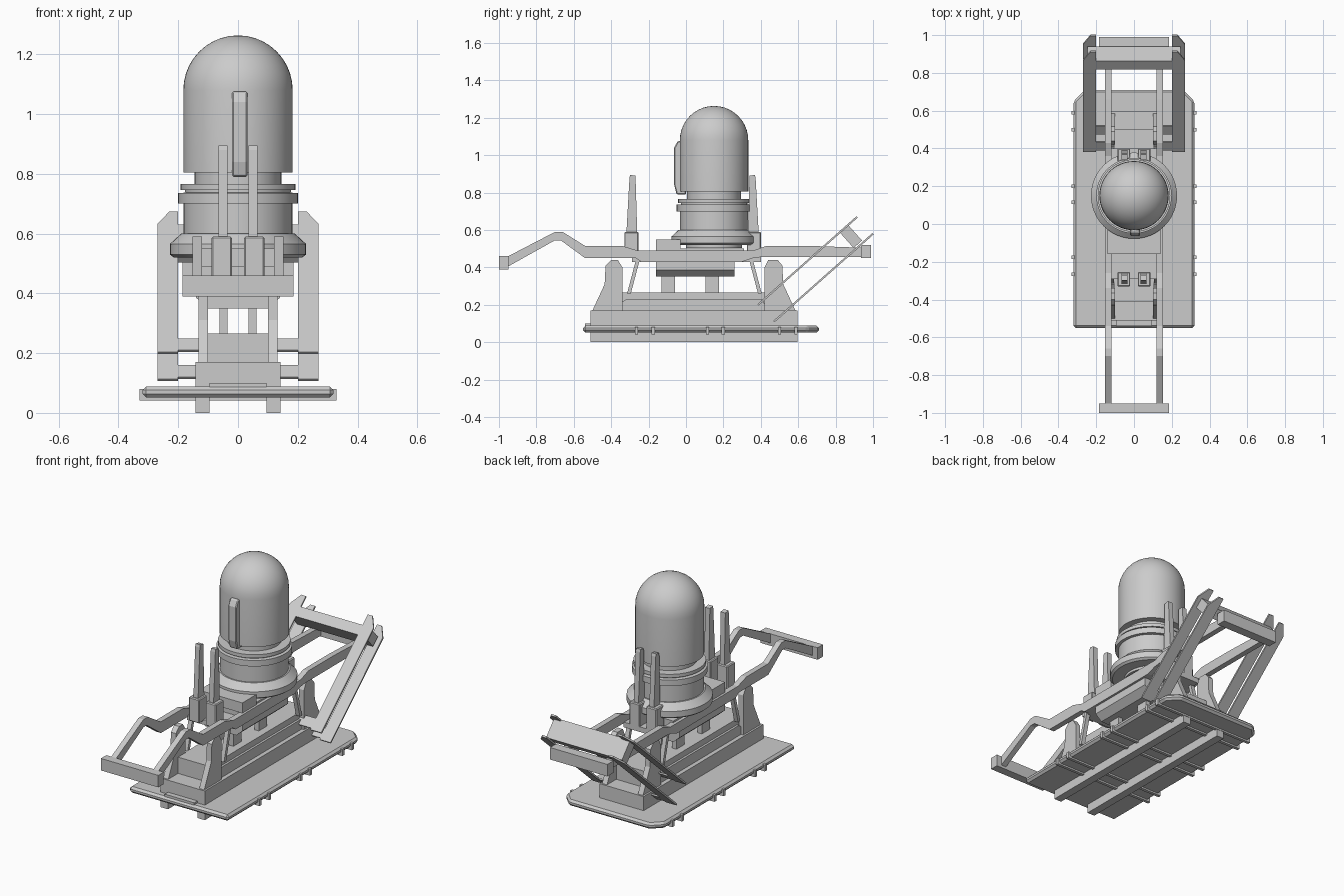
import bpy, bmesh, math
from mathutils import Matrix

if "Cube" in bpy.data.objects:
    bpy.data.objects.remove(bpy.data.objects["Cube"])


def finish(name, bm, bevel=0.0):
    bmesh.ops.recalc_face_normals(bm, faces=bm.faces[:])
    me = bpy.data.meshes.new(name)
    bm.to_mesh(me)
    bm.free()
    ob = bpy.data.objects.new(name, me)
    bpy.context.collection.objects.link(ob)
    if bevel:
        m = ob.modifiers.new("bevel", 'BEVEL')
        m.width, m.segments = bevel, 1
    return ob


def prism(name, pts, lo, hi, axis='x', bevel=0.0):
    """Extrude an outline: (y, z) points along x, (x, z) along y or (x, y) along z."""
    place = {'x': lambda a, b, c: (c, a, b), 'y': lambda a, b, c: (a, c, b),
             'z': lambda a, b, c: (a, b, c)}[axis]
    bm = bmesh.new()
    rings = [[bm.verts.new(place(a, b, c)) for a, b in pts] for c in (lo, hi)]
    bm.faces.new(rings[0])
    bm.faces.new(rings[1])
    n = len(pts)
    for i in range(n):
        j = (i + 1) % n
        bm.faces.new((rings[0][i], rings[0][j], rings[1][j], rings[1][i]))
    return finish(name, bm, bevel)


def box(name, x0, x1, y0, y1, z0, z1, bevel=0.0):
    return prism(name, [(x0, y0), (x1, y0), (x1, y1), (x0, y1)], z0, z1, 'z', bevel)


def pair(name, pts, inner, outer):
    """Side profile extruded on both the left and right."""
    for side, s in (("left", -1), ("right", 1)):
        prism(f"{name}_{side}", pts, s * inner, s * outer)


def lathe(name, profile, cy, segments=48):
    bm = bmesh.new()
    vs = [bm.verts.new((r, 0, z)) for r, z in profile]
    es = [bm.edges.new(e) for e in zip(vs, vs[1:])]
    bmesh.ops.spin(bm, geom=vs + es, cent=(0, 0, 0), axis=(0, 0, 1),
                   angle=2 * math.pi, steps=segments, use_duplicate=False)
    bmesh.ops.remove_doubles(bm, verts=bm.verts[:], dist=1e-5)
    bmesh.ops.translate(bm, verts=bm.verts[:], vec=(0, cy, 0))
    ob = finish(name, bm)
    bpy.ops.object.select_all(action='DESELECT')
    ob.select_set(True)
    bpy.context.view_layer.objects.active = ob
    bpy.ops.object.shade_smooth_by_angle(angle=math.radians(35))
    return ob


# Skid base: platform, runners, cross bars
prism("platform", [(-.32, -.55), (.32, -.55), (.32, .65), (.26, .71), (-.26, .71), (-.32, .65)],
      .052, .088, 'z', .012)
box("platform_front_lip", -.095, .095, -.54, -.50, .085, .10)
for s in (-1, 1):
    box("runner", *sorted((s * .095, s * .143)), -.51, .595, 0, .06)
for i, y in enumerate((-.265, -.175, .115, .2, .5, .588)):
    box(f"cross_bar_{i}", -.33, .33, y - .009, y + .009, .042, .08)

# Body and its upright legs
box("lower_body", -.143, .143, -.51, .595, .085, .17)
box("upper_body", -.105, .105, -.41, .50, .17, .265)
prism("side_panel", [(-.34, .17), (.42, .17), (.425, .19), (.41, .23), (-.32, .23), (-.34, .215)],
      -.118, .118)
pair("front_leg", [(-.50, .17), (-.34, .17), (-.34, .40), (-.365, .44), (-.40, .44), (-.43, .41), (-.435, .31)],
     .10, .132)
pair("back_leg", [(.42, .17), (.585, .17), (.52, .31), (.515, .41), (.49, .44), (.44, .44), (.42, .40)],
     .10, .132)
pair("front_strut", [(-.315, .26), (-.295, .26), (-.245, .45), (-.265, .45)], .105, .13)
pair("back_strut", [(.385, .26), (.405, .26), (.355, .45), (.335, .45)], .105, .13)

# Cradle under the deck and its posts
prism("cradle", [(-.10, .35), (.10, .35), (.14, .385), (.14, .45), (-.14, .45), (-.14, .385)], -.16, .26, 'y')
for s in (-1, 1):
    for y in (-.095, .14):
        box("cradle_post", *sorted((s * .035, s * .062)), y - .037, y + .037, .26, .36)

# Long side arms with end bars
arm = [(-.96, .455), (-.70, .59), (-.66, .59), (-.54, .515), (-.34, .515), (-.26, .49), (.36, .49),
       (.43, .515), (.66, .515), (.95, .505), (.95, .455), (.40, .455), (.36, .45), (.30, .43),
       (-.24, .43), (-.27, .45), (-.54, .45), (-.67, .545), (-.70, .545), (-.96, .40)]
pair("side_arm", arm, .12, .153)
box("front_end_bar", -.185, .185, -1.0, -.95, .39, .46)
box("back_end_bar", -.185, .185, .935, .99, .45, .52)

# Deck blocks between the arms
box("deck", -.125, .125, -.29, .40, .43, .46)
box("turret_mount", -.135, .135, -.15, .31, .45, .50)
box("front_step", -.14, .14, -.16, -.03, .49, .55)

# Levers, one pair in front and one behind, mirrored about y = 0.035
for end, f in (("front", lambda y: y), ("back", lambda y: .07 - y)):
    for s in (-1, 1):
        box(f"{end}_lever_socket", *sorted((s * .02, s * .088)),
            *sorted((f(-.33), f(-.255))), .45, .59, .005)
        prism(f"{end}_lever", [(f(y), z) for y, z in
              ((-.32, .56), (-.26, .56), (-.27, .89), (-.298, .895), (-.302, .88))],
              s * .035, s * .065)

# Turret: drum with skirt and collars, then the domed canister
lathe("turret_drum", [(0, .505), (.15, .505), (.15, .52), (.215, .52), (.228, .53), (.228, .565), (.19, .60),
                      (.182, .60), (.182, .70), (.20, .70), (.20, .735), (.178, .737), (.178, .745),
                      (.192, .745), (.192, .765), (.145, .765), (.145, .82), (0, .82)], .15)
dome = [(.183 * math.cos(math.radians(a)), 1.08 + .183 * math.sin(math.radians(a)))
        for a in range(0, 90, 9)]
lathe("dome_canister", [(0, .805), (.183, .805)] + dome + [(0, 1.263)], .15)
prism("canister_handle", [(0, .79), (-.05, .79), (-.063, .84), (-.063, 1.04), (-.045, 1.075), (0, 1.075)],
      -.02, .032, bevel=.005)

# Sloped rear ramp: two parallel layers of planks, ties and a heavy cross bar
slope = math.atan2(.47, .53)
for layer, y, z in (("upper", .385, .20), ("lower", .47, .11)):
    at = Matrix.Translation((0, y, z)) @ Matrix.Rotation(slope, 4, 'X')
    for s in (-1, 1):
        plank = prism(f"{layer}_ramp_plank",
                      [(s * .20, 0), (s * .27, 0), (s * .27, .645), (s * .23, .708), (s * .20, .708)],
                      -.005, .005, 'z')
        plank.matrix_world = at
    tie = box(f"{layer}_ramp_tie", -.21, .21, .01, .07, -.004, .004)
    tie.matrix_world = at
bar = box("ramp_cross_bar", -.245, .245, -.03, .03, -.058, .058)
bar.matrix_world = Matrix.Translation((0, .88, .567)) @ Matrix.Rotation(slope, 4, 'X')
